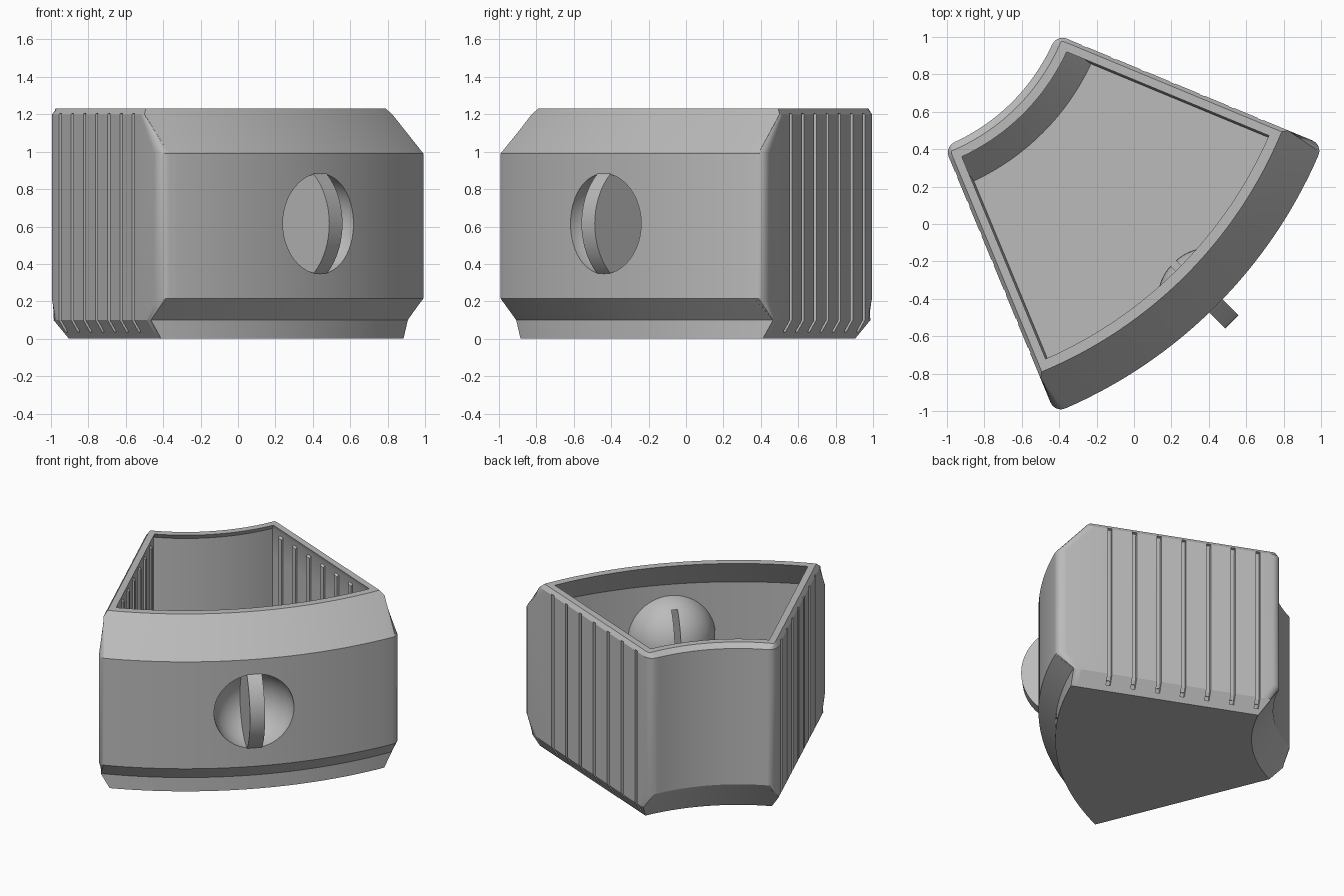
import bpy, bmesh
from math import pi, sin, cos, sqrt, radians
from mathutils import Matrix, Vector

if "Cube" in bpy.data.objects:
    bpy.data.objects.remove(bpy.data.objects["Cube"])

HALF = radians(22.5)      # half angle of the wedge
AXIS = radians(-45)       # direction the wide end faces
APEX = Vector((-1.4, 1.4, 0))
R_MAX, R_MIN, ROUND = 2.6, 1.058, 0.06
MID_Z = 0.615             # height of the thumb grip
ARC, CORNER = 32, 5

grey = bpy.data.materials.new("matte_grey")
grey.use_nodes = True
colour = (0.5, 0.5, 0.5, 1)
grey.diffuse_color = colour
grey.node_tree.nodes["Principled BSDF"].inputs["Base Color"].default_value = colour


def frame(angle):
    """Local frame at the apex: x runs outward, y across."""
    return Matrix.Translation(APEX) @ Matrix.Rotation(angle, 4, 'Z')


def to_object(name, bm):
    bmesh.ops.recalc_face_normals(bm, faces=bm.faces)
    mesh = bpy.data.meshes.new(name)
    bm.to_mesh(mesh)
    bm.free()
    mesh.materials.append(grey)
    obj = bpy.data.objects.new(name, mesh)
    bpy.context.collection.objects.link(obj)
    return obj


def prism(bm, outline, map_a, map_b):
    """Bridge one outline placed by two mappings."""
    a = [bm.verts.new(map_a(*p)) for p in outline]
    b = [bm.verts.new(map_b(*p)) for p in outline]
    bm.faces.new(a)
    bm.faces.new(b[::-1])
    for i in range(len(a)):
        j = (i + 1) % len(a)
        bm.faces.new((a[i], b[i], b[j], a[j]))


def section(z, r_out, r_in, off, rounded):
    """Closed sector outline; corners round off near the extreme radii."""
    def edge(r):
        d = min(R_MAX - r, r - R_MIN)
        cut = 0
        if rounded and d < ROUND:
            cut = ROUND - sqrt(max(0, ROUND**2 - (ROUND - d)**2))
        return HALF + (off - cut) / r
    steps = [ROUND * (1 - cos(k * pi / 2 / CORNER)) for k in range(CORNER + 1)]
    side = [r_in + d for d in steps] + [r_out - d for d in reversed(steps)]
    arc = [2 * k / ARC - 1 for k in range(1, ARC)]
    polar = [(r, -edge(r)) for r in side]
    polar += [(r_out, t * edge(r_out)) for t in arc]
    polar += [(r, edge(r)) for r in reversed(side)]
    polar += [(r_in, -t * edge(r_in)) for t in arc]
    return [frame(AXIS) @ Vector((r * cos(a), r * sin(a), z)) for r, a in polar]


# Tray shell: up the outside, over the rim, down the cavity
levels = [
    (0.0, 2.49, 1.20, -0.04, True),
    (0.1, 2.49, 1.13, 0.02, True),
    (0.215, 2.6, R_MIN, 0.02, True),
    (0.99, 2.6, R_MIN, 0.02, True),
    (1.2, 2.40, R_MIN, 0.02, True),
    (1.23, 2.37, 1.095, 0.0, True),
    (1.23, 2.315, 1.145, -0.045, False),
    (1.19, 2.355, 1.11, -0.03, False),
    (0.99, 2.545, 1.11, -0.03, False),
    (0.24, 2.545, 1.11, -0.03, False),
    (0.14, 2.44, 1.21, -0.035, False),
    (0.06, 2.44, 1.29, -0.055, False),
]
bm = bmesh.new()
rings = [[bm.verts.new(p) for p in section(*lv)] for lv in levels]
for low, high in zip(rings, rings[1:]):
    for i in range(len(low)):
        j = (i + 1) % len(low)
        bm.faces.new((low[i], low[j], high[j], high[i]))
bm.faces.new(rings[0][::-1])
bm.faces.new(rings[-1])
tray = to_object("tray", bm)

# Grip grooves outside and matching ribs inside both straight walls
groove_shape = [(0.06, 1.215), (0.0, 1.2), (-0.01, 1.17),
                (-0.01, 0.1), (-0.04, 0.04), (0.06, 0.02)]
rib_shape = [(-0.02, 1.18), (-0.043, 1.16), (-0.043, 0.07), (-0.02, 0.07)]
grooves, ribs = bmesh.new(), bmesh.new()
for side in (-1, 1):
    place = frame(AXIS + side * HALF)
    for k in range(7):
        r = 1.22 + 0.17 * k
        for target, shape, w in ((grooves, groove_shape, 0.015), (ribs, rib_shape, 0.02)):
            prism(target, shape,
                  lambda o, z: place @ Vector((r - w, side * o, z)),
                  lambda o, z: place @ Vector((r + w, side * o, z)))
groove_cutter = to_object("groove_cutter", grooves)
inner_ribs = to_object("inner_ribs", ribs)


# Thumb grip: a dished socket with a hollow upright fin
def ball(name, radius, centre, half=False):
    b = bmesh.new()
    bmesh.ops.create_uvsphere(b, u_segments=48, v_segments=24, radius=radius)
    if half:
        cut = bmesh.ops.bisect_plane(b, geom=b.verts[:] + b.edges[:] + b.faces[:],
                                     plane_co=(0, 0, 0), plane_no=(1, 0, 0),
                                     clear_outer=True)["geom_cut"]
        bmesh.ops.holes_fill(b, edges=[e for e in cut if isinstance(e, bmesh.types.BMEdge)])
    b.transform(frame(AXIS) @ Matrix.Translation((centre, 0, MID_Z)))
    return to_object(name, b)


def lens(name, outer, inner, half_height, width):
    """Upright plate bounded by two arcs, each (centre, radius)."""
    n = 24
    heights = [half_height * sin(pi * (k / n - 0.5)) for k in range(n + 1)]
    pts = [(outer[0] + sqrt(outer[1]**2 - h * h), h) for h in heights]
    pts += [(inner[0] - sqrt(inner[1]**2 - h * h), h) for h in reversed(heights)]
    b = bmesh.new()
    prism(b, pts,
          lambda u, h: frame(AXIS) @ Vector((u, -width / 2, MID_Z + h)),
          lambda u, h: frame(AXIS) @ Vector((u, width / 2, MID_Z + h)))
    return to_object(name, b)


bump = ball("socket_bump", 0.295, 2.57, half=True)
dish = ball("socket_dish", 0.268, 2.6)
fin = lens("thumb_fin", (2.363, 0.357), (2.585, 0.279), 0.27, 0.1)
slot = lens("fin_slot", (2.363, 0.325), (2.585, 0.36), 0.25, 0.04)

# Combine the parts and drop the helpers
bpy.context.view_layer.objects.active = tray
for part, operation in ((groove_cutter, 'DIFFERENCE'), (bump, 'UNION'),
                        (dish, 'DIFFERENCE'), (fin, 'UNION'), (slot, 'DIFFERENCE')):
    part.hide_render = True
    mod = tray.modifiers.new(part.name, 'BOOLEAN')
    mod.operation, mod.solver, mod.object = operation, 'EXACT', part
    bpy.ops.object.modifier_apply(modifier=mod.name)
    bpy.data.objects.remove(part)

bpy.ops.object.select_all(action='DESELECT')
tray.select_set(True)
bpy.ops.object.shade_smooth_by_angle(angle=radians(25))
